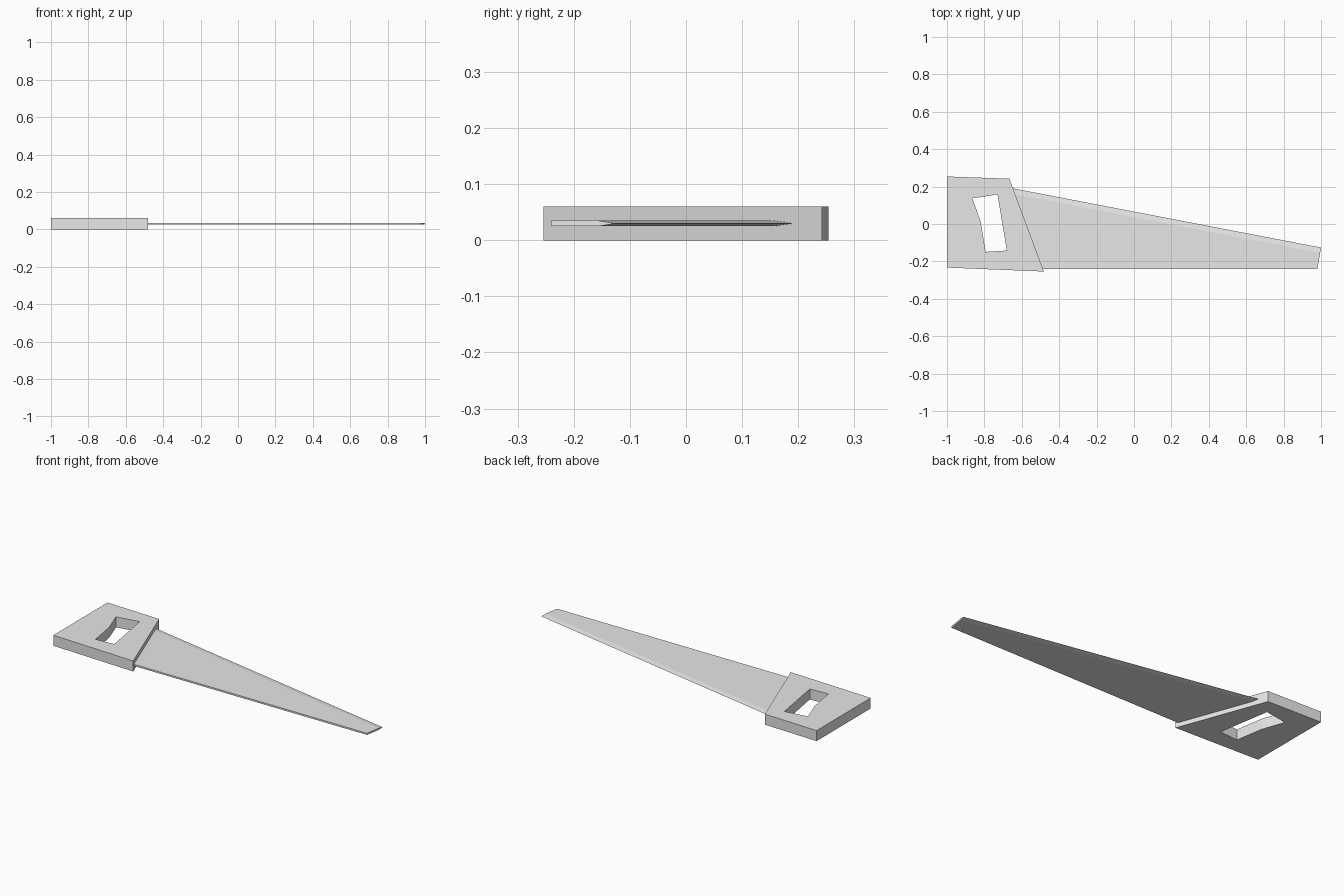
import bpy
import bmesh

cube = bpy.data.objects.get("Cube")
if cube:
    bpy.data.objects.remove(cube, do_unlink=True)

grey = bpy.data.materials.new("plain_grey")
grey.use_nodes = True
grey.diffuse_color = (0.8, 0.8, 0.8, 1)
grey.node_tree.nodes["Principled BSDF"].inputs["Base Color"].default_value = (0.8, 0.8, 0.8, 1)


def make_object(name, bm):
    bmesh.ops.recalc_face_normals(bm, faces=bm.faces)
    mesh = bpy.data.meshes.new(name)
    bm.to_mesh(mesh)
    bm.free()
    mesh.materials.append(grey)
    obj = bpy.data.objects.new(name, mesh)
    bpy.context.collection.objects.link(obj)
    return obj


def prism(name, outline, z0, z1):
    bm = bmesh.new()
    face = bm.faces.new([bm.verts.new((x, y, z0)) for x, y in outline])
    top = bmesh.ops.extrude_face_region(bm, geom=[face])["geom"]
    verts = [v for v in top if isinstance(v, bmesh.types.BMVert)]
    bmesh.ops.translate(bm, vec=(0, 0, z1 - z0), verts=verts)
    return make_object(name, bm)


# Handle block with a slanted grip hole cut through it
handle = prism("handle", [(-1, 0.254), (-0.666, 0.242), (-0.482, -0.254), (-1, -0.233)], 0, 0.06)
cutter = prism("grip_hole_cutter",
               [(-0.864, 0.137), (-0.73, 0.158), (-0.68, -0.142), (-0.793, -0.149), (-0.82, 0.013)],
               -0.05, 0.11)
cutter.hide_render = True
cutter.hide_viewport = True
cut = handle.modifiers.new("grip_hole", 'BOOLEAN')
cut.operation = 'DIFFERENCE'
cut.solver = 'EXACT'
cut.object = cutter

# Blade: thick spine and body, bevelled to a thin cutting edge
mid, half = 0.03, 0.0048
body = [(-0.5, -0.241), (0.981, -0.241), (0.995, -0.155), (-0.66, 0.163)]
bm = bmesh.new()
upper, lower = [[bm.verts.new((x, y, mid + s * half)) for x, y in body] for s in (1, -1)]
tip = bm.verts.new((1.0, -0.126, mid))
heel = bm.verts.new((-0.66, 0.193, mid))
for ring in (upper, lower):
    bm.faces.new(ring)
    bm.faces.new((ring[3], ring[2], tip, heel))
for i in (0, 1, 3):
    j = (i + 1) % 4
    bm.faces.new((lower[i], lower[j], upper[j], upper[i]))
bm.faces.new((lower[2], tip, upper[2]))
bm.faces.new((lower[3], upper[3], heel))
make_object("blade", bm)
